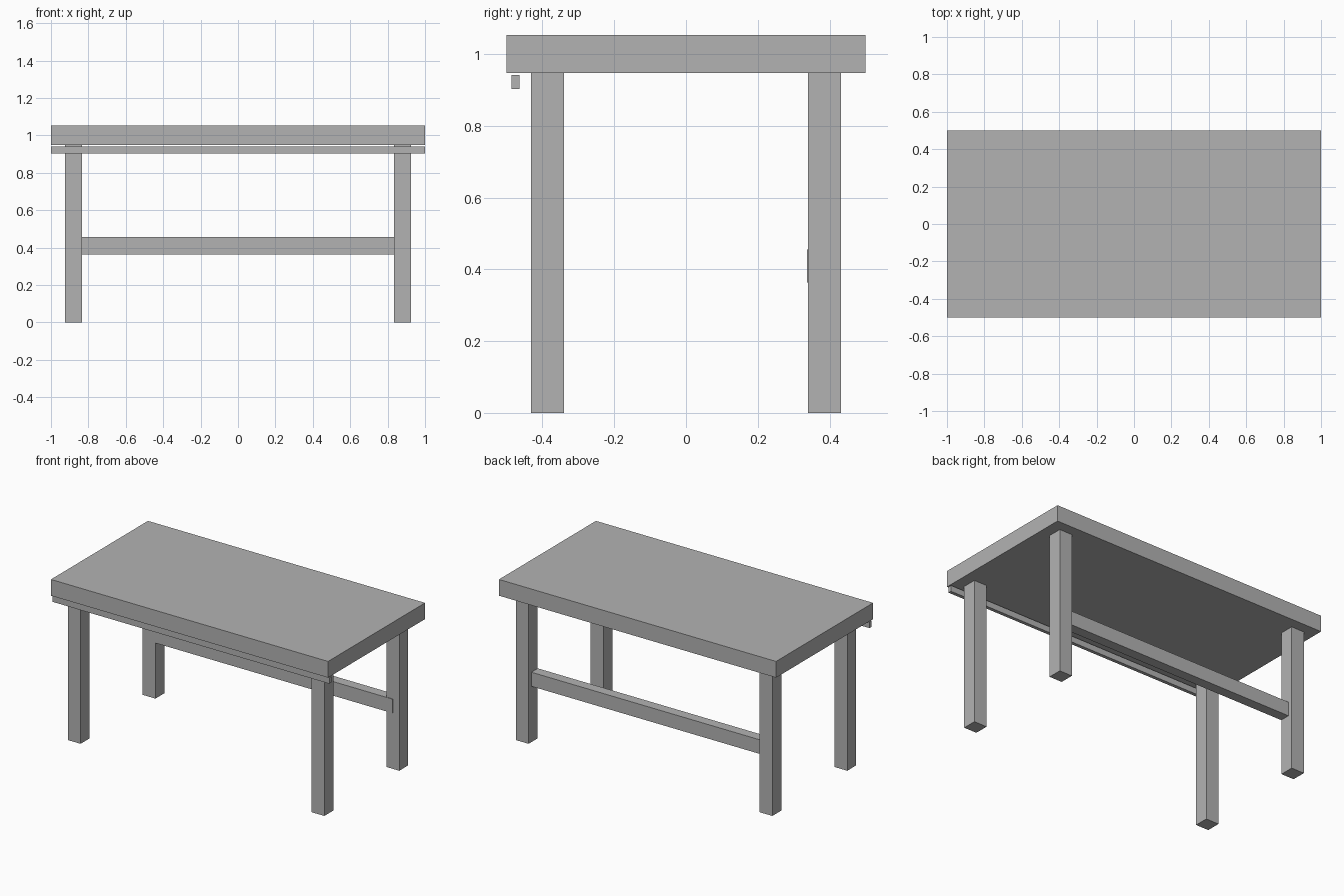
import bpy

if "Cube" in bpy.data.objects:
    bpy.data.objects.remove(bpy.data.objects["Cube"], do_unlink=True)

# Single plain grey
grey = bpy.data.materials.new("plain_grey")
grey.use_nodes = True
colour = (0.45, 0.45, 0.45, 1)
grey.diffuse_color = colour
grey.node_tree.nodes["Principled BSDF"].inputs["Base Color"].default_value = colour


def box(name, x, y, z):
    """Box given by its (low, high) range on each axis."""
    ranges = (x, y, z)
    bpy.ops.mesh.primitive_cube_add(size=1, location=[(a + b) / 2 for a, b in ranges])
    obj = bpy.context.object
    obj.name = name
    obj.scale = [b - a for a, b in ranges]
    bpy.ops.object.transform_apply(location=False, rotation=False, scale=True)
    obj.data.materials.append(grey)
    return obj


TOP_UNDERSIDE = 0.948
LEG_X, LEG_Y, LEG_HALF = 0.88, 0.386, 0.046

# Thick slab top
box("table_top", (-1, 1), (-0.5, 0.5), (TOP_UNDERSIDE, 1.054))

# Four square legs
for side, sx in (("right", -1), ("left", 1)):
    for end, sy in (("front", -1), ("back", 1)):
        cx, cy = sx * LEG_X, sy * LEG_Y
        box(f"{end}_{side}_leg", (cx - LEG_HALF, cx + LEG_HALF),
            (cy - LEG_HALF, cy + LEG_HALF), (0, TOP_UNDERSIDE))

# Rear stretcher, let into the back legs and just proud of their inner faces
box("back_stretcher", (-LEG_X, LEG_X), (0.337, 0.403), (0.364, 0.456))

# Thin strip hanging just below the front edge of the top
box("front_strip", (-1, 1), (-0.486, -0.464), (0.903, 0.942))
